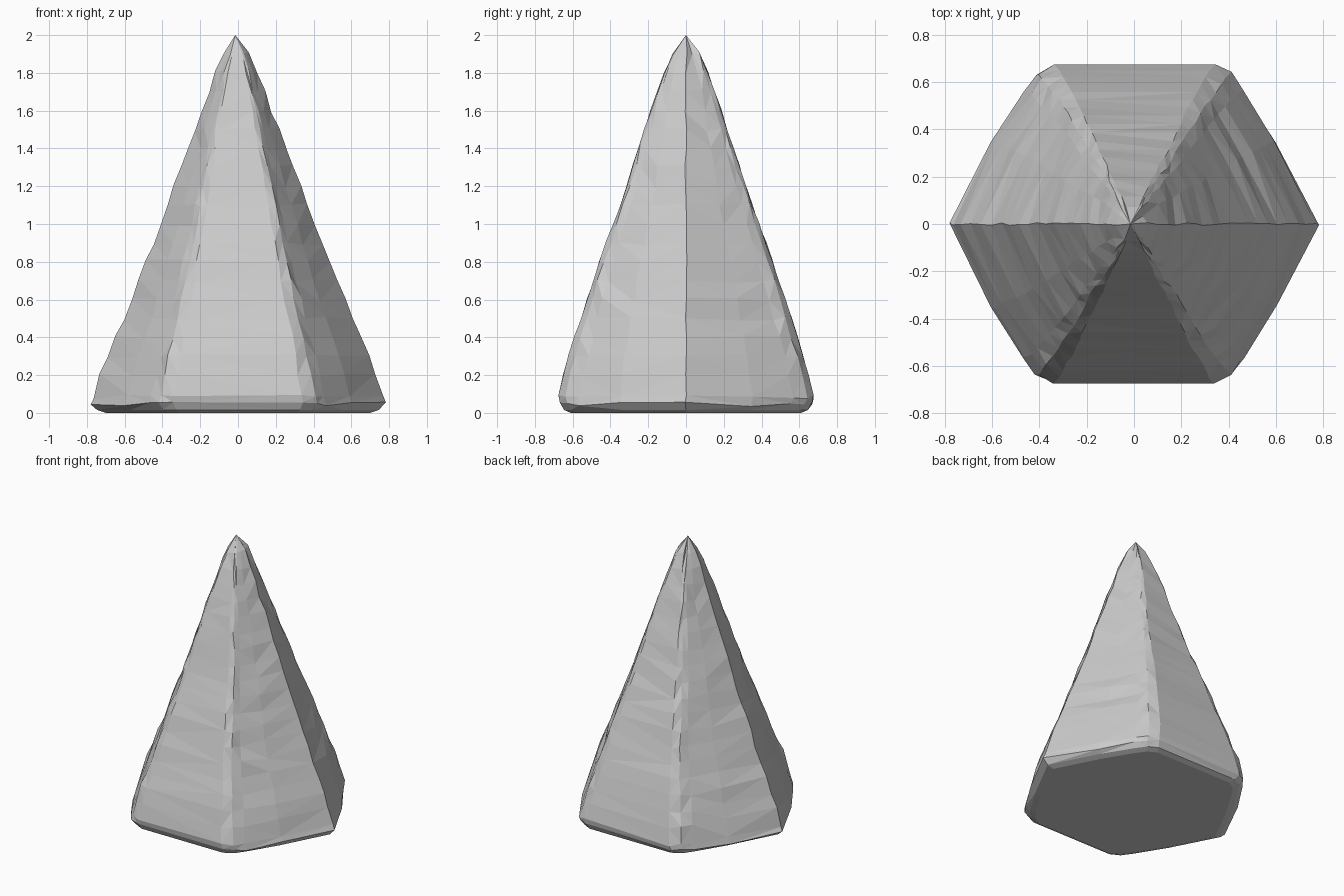
import bpy, bmesh, random

if "Cube" in bpy.data.objects:
    bpy.data.objects.remove(bpy.data.objects["Cube"])

random.seed(4)

# Rings up the spire: height, half width to the x corners, half depth to the y flats
PROFILE = [(0.005, 0.70, 0.61), (0.015, 0.745, 0.645), (0.045, 0.785, 0.668),
           (0.085, 0.77, 0.675), (0.2, 0.73, 0.65), (0.3, 0.69, 0.622),
           (0.4, 0.65, 0.59), (0.5, 0.602, 0.558), (0.6, 0.562, 0.525),
           (0.7, 0.522, 0.492), (0.8, 0.485, 0.458), (0.9, 0.447, 0.423),
           (1.0, 0.41, 0.386), (1.1, 0.372, 0.35), (1.2, 0.337, 0.315),
           (1.3, 0.297, 0.284), (1.4, 0.26, 0.252), (1.5, 0.222, 0.22),
           (1.6, 0.185, 0.187), (1.7, 0.147, 0.153), (1.8, 0.109, 0.117),
           (1.9, 0.065, 0.072)]

# Quarter of a hexagon with a worn corner, in units of half width and half depth
QUARTER = [(0.765, 0.52), (0.595, 0.84), (0.53, 0.945), (0.44, 1.0)]
UPPER = [(1, 0)] + QUARTER + [(-x, y) for x, y in reversed(QUARTER)]
OUTLINE = UPPER + [(-x, -y) for x, y in UPPER]


def wobble(amount):
    return random.uniform(-amount, amount)


# Faceted hexagonal spire
bm = bmesh.new()
rings = []
for i, (z, w, d) in enumerate(PROFILE):
    rough = 0 if i < 2 else 0.006
    ring = []
    for x, y in OUTLINE:
        flat = abs(y) == 1.0
        ring.append(bm.verts.new((x * w + wobble(rough) - 0.01 * (z / 2) ** 3,
                                  y * d + (0 if flat else wobble(rough)),
                                  z + wobble(rough * 2))))
    rings.append(ring)
for v in rings[0]:
    v.co.z = 0

n = len(OUTLINE)
for low, high in zip(rings, rings[1:]):
    for k in range(n):
        m = (k + 1) % n
        bm.faces.new((low[k], low[m], high[m], high[k]))
tip = bm.verts.new((-0.015, 0, 2.0))
for k in range(n):
    bm.faces.new((rings[-1][k], rings[-1][(k + 1) % n], tip))
bm.faces.new(list(reversed(rings[0])))
bmesh.ops.triangulate(bm, faces=[f for f in bm.faces if len(f.verts) == 4])
bmesh.ops.recalc_face_normals(bm, faces=bm.faces)

mesh = bpy.data.meshes.new("hexagonal_spire")
bm.to_mesh(mesh)
bm.free()
bpy.context.collection.objects.link(bpy.data.objects.new("hexagonal_spire", mesh))
